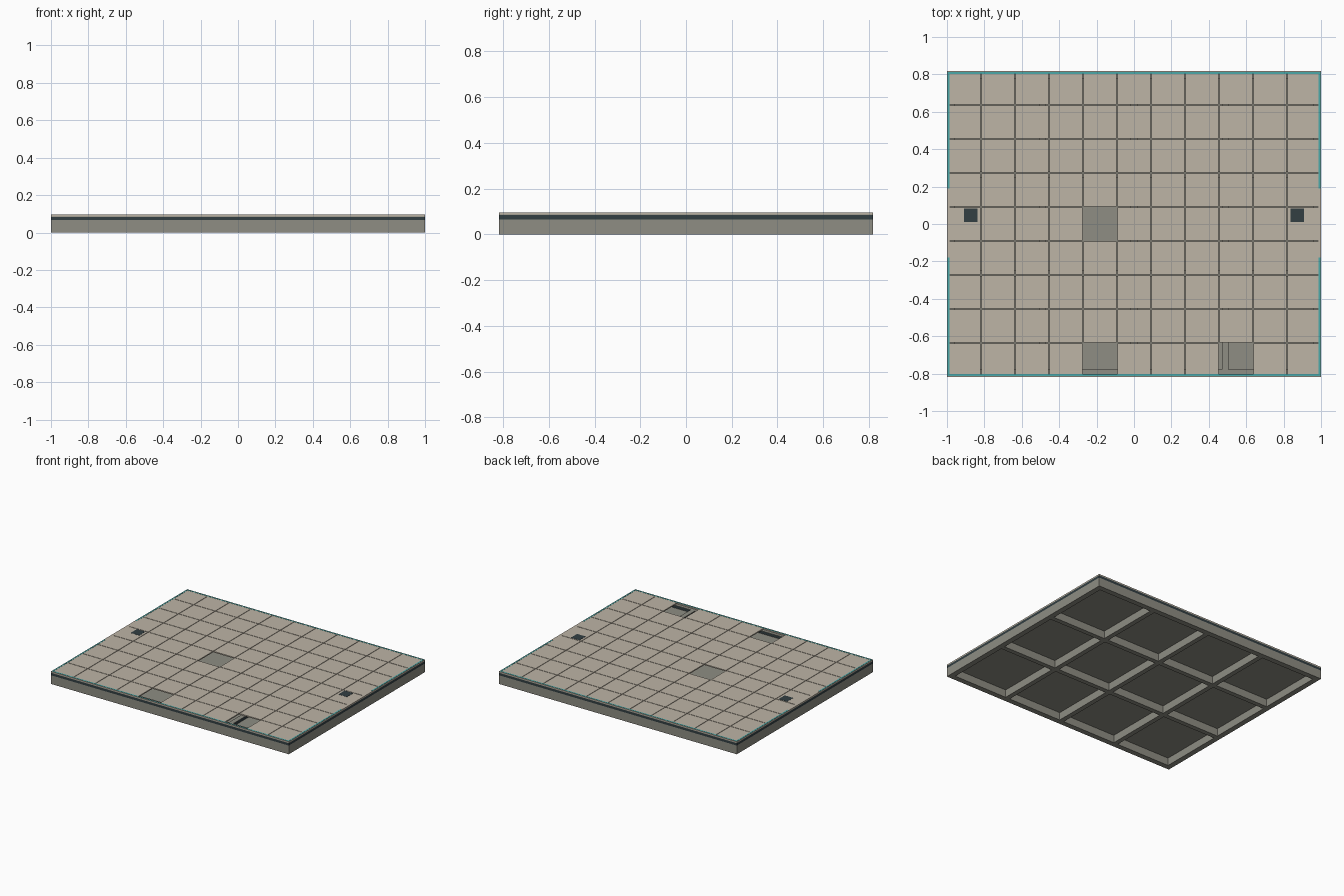
import bpy, bmesh

if "Cube" in bpy.data.objects:
    bpy.data.objects.remove(bpy.data.objects["Cube"])

def lin(c):
    c /= 255
    return c / 12.92 if c <= 0.04045 else ((c + 0.055) / 1.055) ** 2.4

def material(name, r, g, b):
    m = bpy.data.materials.new(name)
    m.diffuse_color = (lin(r), lin(g), lin(b), 1)
    m.use_nodes = True
    m.node_tree.nodes["Principled BSDF"].inputs["Base Color"].default_value = m.diffuse_color
    return m

STONE = material("stone_tile", 190, 181, 166)
GREY = material("frame_grey", 142, 141, 131)
DARK = material("dark_slate", 50, 62, 66)
TEAL = material("teal_trim", 75, 170, 170)

def boxes(name, mat, spans):
    """One object made of boxes given as (x0, x1, y0, y1, z0, z1)."""
    bm = bmesh.new()
    for x0, x1, y0, y1, z0, z1 in spans:
        vs = bmesh.ops.create_cube(bm, size=1)["verts"]
        for v in vs:
            v.co.x = x0 if v.co.x < 0 else x1
            v.co.y = y0 if v.co.y < 0 else y1
            v.co.z = z0 if v.co.z < 0 else z1
    me = bpy.data.meshes.new(name)
    bm.to_mesh(me)
    bm.free()
    me.materials.append(mat)
    ob = bpy.data.objects.new(name, me)
    bpy.context.collection.objects.link(ob)
    return ob

W, D = 1.0, 0.818          # half width and depth
RIM, RIB = 0.041, 0.018    # rim width, half rib width

def rim(w, z0, z1, inset=0.0):
    x, y = W - inset, D - inset
    return [(-x, x, -y, -y + w, z0, z1), (-x, x, y - w, y, z0, z1),
            (-x, -x + w, -y + w, y - w, z0, z1), (x - w, x, -y + w, y - w, z0, z1)]

def lattice(z0, z1):
    out = rim(RIM, z0, z1)
    for x in (-0.4875, 0, 0.4875):
        out.append((x - RIB, x + RIB, -D + RIM, D - RIM, z0, z1))
    xs = [-W + RIM] + [x + s * RIB for x in (-0.4875, 0, 0.4875) for s in (-1, 1)] + [W - RIM]
    for y in (-0.265, 0.265):
        for a, b in zip(xs[::2], xs[1::2]):
            out.append((a, b, y - RIB, y + RIB, z0, z1))
    return out

# structural frame: grey lower part, dark band, grey cap
boxes("base_frame", GREY, lattice(0, 0.066))
boxes("dark_band", DARK, lattice(0.066, 0.084))
boxes("frame_cap", GREY, lattice(0.084, 0.0865))

# panel closing the cells
boxes("floor_panel", GREY, [(-W + RIM, W - RIM, -D + RIM, D - RIM, 0.058, 0.065)])

# tiles, with three left out
P, GAP, TOP = 2 / 11, 0.002, 0.095
EDGE = 0.017
missing = {(4, 4), (4, 0), (8, 0)}
tiles = []
for i in range(11):
    for j in range(9):
        if (i, j) in missing:
            continue
        x0, y0 = -W + i * P, -D + j * P
        tiles.append((max(x0 + GAP, -W + EDGE), min(x0 + P - GAP, W - EDGE),
                      max(y0 + GAP, -D + EDGE), min(y0 + P - GAP, D - EDGE), 0.0865, TOP))
boxes("floor_tiles", STONE, tiles)

# tile border around the edge
boxes("edge_border", STONE, rim(EDGE, 0.0865, TOP))

# teal edge lines, broken at the middle of the short sides
t0, t1 = TOP - 0.001, TOP + 0.001
lines = []
for s in (-1, 1):
    a, b = sorted((s * (D - 0.005), s * (D - 0.015)))
    lines.append((-W + 0.004, W - 0.004, a, b, t0, t1))
    a, b = sorted((s * (W - 0.003), s * (W - 0.013)))
    lines.append((a, b, 0.19, D - 0.016, t0, t1))
    lines.append((a, b, -D + 0.016, -0.18, t0, t1))
boxes("teal_edge_lines", TEAL, lines)

# dark square floor plates
boxes("floor_plates", DARK, [(s * 0.873 - 0.036, s * 0.873 + 0.036, 0.01, 0.084, t0, t1) for s in (-1, 1)])
